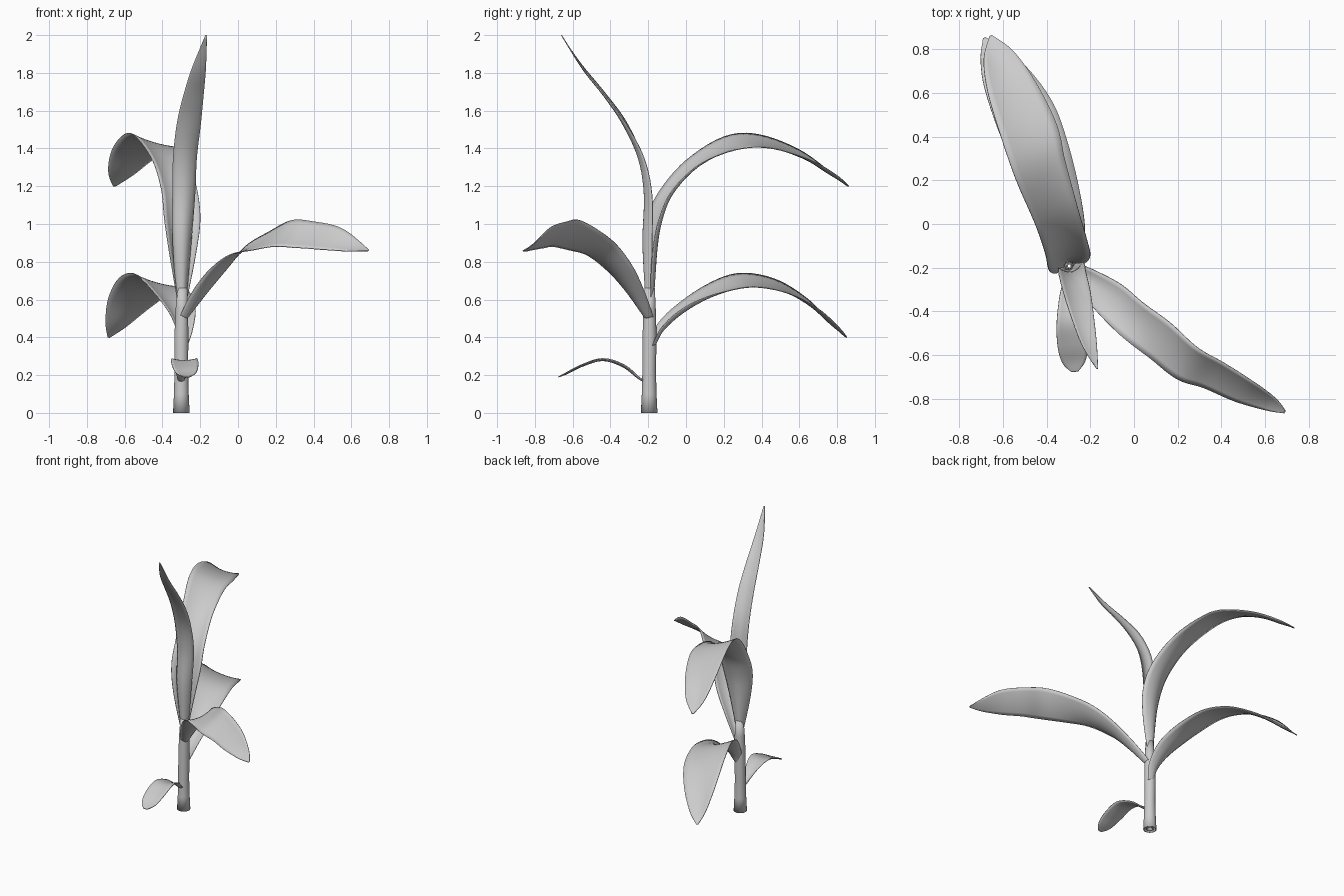
import bpy, bmesh, math
from mathutils import Vector, Matrix

cube = bpy.data.objects.get("Cube")
if cube:
    bpy.data.objects.remove(cube, do_unlink=True)

grey = bpy.data.materials.new("plain grey")
grey.use_nodes = True
grey.diffuse_color = (0.6, 0.6, 0.6, 1)
bsdf = grey.node_tree.nodes["Principled BSDF"]
bsdf.inputs["Base Color"].default_value = (0.6, 0.6, 0.6, 1)
bsdf.inputs["Roughness"].default_value = 0.7


def finish(name, bm, thickness):
    """Turn a sheet into a smooth object with a thin wall."""
    bmesh.ops.recalc_face_normals(bm, faces=bm.faces)
    mesh = bpy.data.meshes.new(name)
    bm.to_mesh(mesh)
    bm.free()
    mesh.materials.append(grey)
    ob = bpy.data.objects.new(name, mesh)
    bpy.context.collection.objects.link(ob)
    solid = ob.modifiers.new("wall", 'SOLIDIFY')
    solid.thickness = thickness
    solid.offset = 0
    bpy.ops.object.select_all(action='DESELECT')
    bpy.context.view_layer.objects.active = ob
    ob.select_set(True)
    bpy.ops.object.shade_smooth_by_angle(angle=math.radians(50))


def skin(bm, rows, closed=False):
    """Bridge neighbouring rows of vertices with quads."""
    for a, b in zip(rows, rows[1:]):
        n = len(a)
        for i in range(n if closed else n - 1):
            j = (i + 1) % n
            bm.faces.new((a[i], a[j], b[j], b[i]))


def smooth_stations(stations, steps=5):
    """Catmull-Rom interpolation of all the numbers in each station."""
    pts = [stations[0]] + stations + [stations[-1]]
    out = []
    for p0, p1, p2, p3 in zip(pts, pts[1:], pts[2:], pts[3:]):
        for k in range(steps):
            t = k / steps
            out.append([0.5 * (2 * b + (c - a) * t + (2 * a - 5 * b + 4 * c - d) * t ** 2
                               + (3 * b - a - 3 * c + d) * t ** 3)
                        for a, b, c, d in zip(p0, p1, p2, p3)])
    return out + [list(stations[-1])]


def leaf(name, heading, stations, across=8):
    """Stations are x, y, z, half width, roll, cup depth as a share of half width."""
    h = Vector((heading[0], heading[1], 0)).normalized()
    right = Vector((h.y, -h.x, 0))
    rows = smooth_stations(stations)
    centres = [Vector(r[:3]) for r in rows]
    bm = bmesh.new()
    grid = []
    for i, (c, r) in enumerate(zip(centres, rows)):
        tangent = (centres[min(i + 1, len(rows) - 1)] - centres[max(i - 1, 0)]).normalized()
        side = right - tangent * right.dot(tangent)
        side = Matrix.Rotation(r[4], 3, tangent) @ side.normalized()
        normal = side.cross(tangent)
        width = max(r[3], 0.003)
        line = []
        for k in range(across + 1):
            u = 2 * k / across - 1
            line.append(bm.verts.new(c + side * u * width + normal * r[5] * width * (u * u - 0.5)))
        grid.append(line)
    skin(bm, grid)
    finish(name, bm, 0.005)


def tube(name, rings, sides=20):
    """Open round tube through rings of x, y, z, radius."""
    bm = bmesh.new()
    rows = [[bm.verts.new((x + r * math.cos(2 * math.pi * k / sides),
                           y + r * math.sin(2 * math.pi * k / sides), z))
             for k in range(sides)] for x, y, z, r in rings]
    skin(bm, rows, closed=True)
    finish(name, bm, 0.006)


# Hollow stem with a rolled inner sheath
tube("stem", [(-0.30, -0.195, 0.0, 0.041), (-0.30, -0.195, 0.1, 0.036), (-0.30, -0.195, 0.22, 0.033),
              (-0.30, -0.193, 0.40, 0.034), (-0.297, -0.193, 0.55, 0.030), (-0.296, -0.192, 0.66, 0.024)])
tube("inner_sheath", [(-0.30, -0.195, 0.004, 0.022), (-0.30, -0.195, 0.35, 0.018),
                      (-0.296, -0.192, 0.72, 0.010)])

# Tall arching back leaf
leaf("upper_back_leaf", (-0.33, 0.945), [
    (-0.30, -0.185, 0.60, 0.026, 0, 0.9),
    (-0.30, -0.18, 0.85, 0.075, 0, 0.6),
    (-0.302, -0.155, 1.02, 0.10, 0, 0.45),
    (-0.315, -0.09, 1.17, 0.10, 0, 0.35),
    (-0.36, 0.05, 1.32, 0.105, 0.1, 0.25),
    (-0.43, 0.25, 1.425, 0.125, 0.26, 0.1),
    (-0.48, 0.42, 1.43, 0.135, 0.28, 0.1),
    (-0.56, 0.62, 1.36, 0.115, 0.25, 0.15),
    (-0.62, 0.77, 1.265, 0.07, 0.15, 0.2),
    (-0.655, 0.86, 1.20, 0.006, 0, 0)])

# Lower arching back leaf
leaf("lower_back_leaf", (-0.35, 0.937), [
    (-0.298, -0.175, 0.36, 0.028, 0, 0.8),
    (-0.29, -0.13, 0.45, 0.05, 0, 0.6),
    (-0.31, -0.02, 0.55, 0.085, 0, 0.4),
    (-0.37, 0.15, 0.645, 0.12, 0.15, 0.2),
    (-0.43, 0.32, 0.695, 0.14, 0.26, 0.1),
    (-0.50, 0.50, 0.665, 0.145, 0.28, 0.1),
    (-0.58, 0.66, 0.575, 0.115, 0.25, 0.15),
    (-0.645, 0.78, 0.465, 0.06, 0.15, 0.2),
    (-0.685, 0.85, 0.40, 0.006, 0, 0)])

# Twisting leaf reaching to the front left
leaf("side_leaf", (0.78, -0.62), [
    (-0.285, -0.20, 0.50, 0.028, 0, 0.8),
    (-0.20, -0.27, 0.625, 0.06, 0, 0.5),
    (-0.10, -0.35, 0.75, 0.085, 0.1, 0.3),
    (0.0, -0.44, 0.85, 0.095, 0.3, 0.2),
    (0.12, -0.53, 0.905, 0.105, 0.5, 0.1),
    (0.24, -0.63, 0.945, 0.11, 0.68, 0.1),
    (0.36, -0.685, 0.94, 0.10, 0.75, 0.1),
    (0.50, -0.76, 0.92, 0.085, 0.75, 0.1),
    (0.62, -0.82, 0.88, 0.045, 0.6, 0.1),
    (0.69, -0.86, 0.86, 0.006, 0.4, 0)])

# Upright pointed leaf leaning forward
leaf("upright_leaf", (0.28, -0.96), [
    (-0.295, -0.20, 0.60, 0.026, 0, 0.9),
    (-0.292, -0.21, 0.90, 0.050, 0, 0.7),
    (-0.285, -0.205, 1.15, 0.060, -0.1, 0.5),
    (-0.28, -0.24, 1.35, 0.062, -0.2, 0.4),
    (-0.26, -0.325, 1.53, 0.062, -0.3, 0.3),
    (-0.235, -0.43, 1.68, 0.052, -0.3, 0.2),
    (-0.205, -0.55, 1.83, 0.035, -0.3, 0.2),
    (-0.168, -0.66, 2.0, 0.004, -0.2, 0)])

# Small rounded leaf near the ground
leaf("small_front_leaf", (0.05, -1), [
    (-0.30, -0.20, 0.155, 0.012, 0, 0.5),
    (-0.30, -0.25, 0.185, 0.020, 0, 0.4),
    (-0.295, -0.33, 0.248, 0.045, 0, 0.25),
    (-0.285, -0.44, 0.282, 0.068, 0, 0.15),
    (-0.28, -0.55, 0.25, 0.070, 0, 0.1),
    (-0.275, -0.63, 0.21, 0.053, 0, 0.1),
    (-0.27, -0.675, 0.19, 0.015, 0, 0)])
